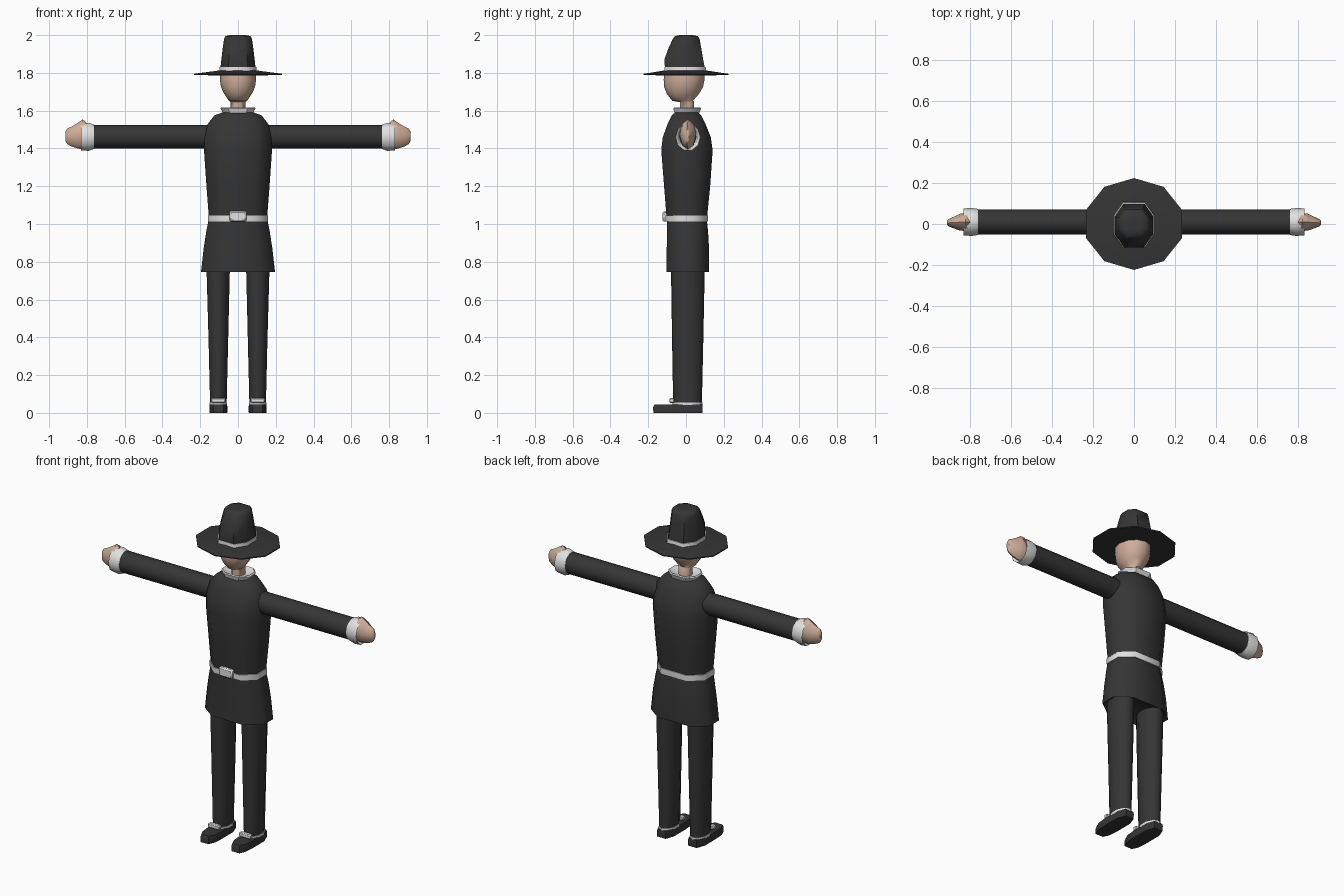
import bpy, bmesh, math


def material(name, rgb):
    m = bpy.data.materials.new(name)
    m.diffuse_color = (*rgb, 1)
    return m


BLACK = material("black cloth", (0.036, 0.036, 0.036))
WHITE = material("white linen", (0.75, 0.75, 0.75))
SKIN = material("skin", (0.62, 0.42, 0.32))


def round_outline(n, turn=0.0):
    return [(math.cos(2 * math.pi * i / n + turn), math.sin(2 * math.pi * i / n + turn))
            for i in range(n)]


# boxy octagon for clothing
BOXY = [(1, -.42), (1, .42), (.55, 1), (-.55, 1), (-1, .42), (-1, -.42), (-.55, -1), (.55, -1)]


def loft(name, rings, outline, mat, axis="z", mirror=False, smooth=60, caps=True):
    """rings: (position along axis, centre a, centre b, radius a, radius b).
    Axis z: a = x, b = y. Axis x: a = y, b = z."""
    bm = bmesh.new()
    loops = []
    for p, ca, cb, ra, rb in rings:
        loop = []
        for u, v in outline:
            a, b = ca + ra * u, cb + rb * v
            loop.append(bm.verts.new((a, b, p) if axis == "z" else (p, a, b)))
        loops.append(loop)
    n = len(outline)
    for lo, hi in zip(loops, loops[1:]):
        for i in range(n):
            j = (i + 1) % n
            bm.faces.new((lo[i], lo[j], hi[j], hi[i]))
    if caps:
        bm.faces.new(loops[0][::-1])
        bm.faces.new(loops[-1])
    bmesh.ops.recalc_face_normals(bm, faces=bm.faces)
    me = bpy.data.meshes.new(name)
    bm.to_mesh(me)
    bm.free()
    me.materials.append(mat)
    ob = bpy.data.objects.new(name, me)
    bpy.context.collection.objects.link(ob)
    if mirror:
        ob.modifiers.new("mirror", "MIRROR").use_clip = False
    bpy.ops.object.select_all(action="DESELECT")
    ob.select_set(True)
    bpy.context.view_layer.objects.active = ob
    bpy.ops.object.shade_smooth_by_angle(angle=math.radians(smooth))
    return ob


def box(name, centre, size, mat, bevel, mirror=False):
    x, y, z = centre
    sx, sy, sz = (s / 2 for s in size)
    square = [(1, -1), (1, 1), (-1, 1), (-1, -1)]
    ob = loft(name, [(z - sz, x, y, sx, sy), (z + sz, x, y, sx, sy)], square, mat,
              mirror=mirror, smooth=30)
    b = ob.modifiers.new("bevel", "BEVEL")
    b.width = bevel
    b.segments = 1


# Coat: skirt, waist, chest and shoulders
loft("coat_skirt", [
    (0.765, 0, .01, .170, .095), (0.745, 0, .01, .196, .112),
    (0.87, 0, .01, .182, .112), (0.96, 0, .008, .168, .109),
    (1.025, 0, .004, .155, .106)], BOXY, BLACK)
loft("coat_body", [
    (1.02, 0, .004, .153, .106), (1.20, 0, .006, .167, .122),
    (1.39, 0, .005, .180, .136), (1.46, 0, .004, .177, .127),
    (1.53, 0, .003, .160, .100), (1.575, 0, .003, .125, .078),
    (1.595, 0, .003, .07, .055)], BOXY, BLACK)

# Belt with buckle
loft("belt", [(1.012, 0, .004, .160, .112), (1.046, 0, .004, .160, .113)], BOXY, WHITE)
box("belt_buckle", (0, -.108, 1.04), (.092, .034, .056), WHITE, .008)

# Collar
loft("collar", [
    (1.578, 0, .004, .072, .062), (1.612, 0, .006, .094, .074),
    (1.617, 0, .006, .088, .068), (1.600, 0, .006, .045, .04)], BOXY, WHITE, smooth=40)

# Head and neck
loft("head", [
    (1.58, 0, .005, .040, .038), (1.645, 0, .005, .040, .038),
    (1.652, 0, -.018, .048, .055), (1.69, 0, -.016, .074, .086),
    (1.725, 0, -.013, .090, .103), (1.765, 0, -.010, .096, .108),
    (1.80, 0, -.008, .095, .107)], round_outline(12), SKIN, smooth=70)

# Hat
loft("hat_brim", [
    (1.786, 0, 0, .09, .10), (1.789, 0, 0, .246, .224),
    (1.795, 0, 0, .246, .224), (1.814, 0, -.004, .095, .104)],
    round_outline(10, math.pi / 2), BLACK, smooth=30)
loft("hat_crown", [
    (1.79, 0, -.004, .095, .106), (1.82, 0, -.005, .094, .106),
    (1.87, 0, -.012, .088, .103), (1.93, 0, -.006, .081, .087),
    (1.98, 0, .001, .074, .071), (1.995, 0, .002, .066, .060),
    (2.0, 0, .002, .04, .035)], BOXY, BLACK, smooth=50)
loft("hat_band", [
    (1.810, 0, -.004, .099, .111), (1.832, 0, -.005, .097, .109)], BOXY, WHITE)

# Sleeves, cuffs and hands
loft("sleeve", [
    (.10, .01, 1.462, .061, .063), (.775, .01, 1.462, .061, .063)],
    round_outline(12), BLACK, axis="x", mirror=True)
loft("cuff", [
    (.762, .01, 1.462, .064, .067), (.79, .01, 1.461, .068, .078),
    (.832, .01, 1.460, .066, .073), (.822, .01, 1.460, .052, .060),
    (.775, .01, 1.462, .045, .050)], round_outline(10), WHITE, axis="x", mirror=True, smooth=45)
loft("hand", [
    (.77, .01, 1.463, .038, .055), (.80, .01, 1.468, .043, .066),
    (.822, .01, 1.474, .044, .080), (.85, .009, 1.467, .041, .067),
    (.88, .007, 1.463, .028, .053), (.903, .006, 1.464, .018, .042),
    (.912, .006, 1.464, .010, .028)], round_outline(8), SKIN, axis="x", mirror=True, smooth=50)

# Trouser legs, ankle bands and shoes
loft("trouser_leg", [
    (.045, .104, .008, .046, .076), (.40, .104, .009, .055, .083),
    (.80, .105, .010, .066, .090)], round_outline(10, math.pi / 10), BLACK, mirror=True)
loft("ankle_band", [
    (.042, .104, .008, .049, .079), (.056, .104, .008, .049, .079)],
    round_outline(10, math.pi / 10), WHITE, mirror=True)
loft("shoe", [
    (0, .104, -.043, .047, .130), (.03, .104, -.043, .048, .131),
    (.045, .104, -.040, .046, .126)],
    [(.9, -.72), (1, -.3), (1, .6), (.6, 1), (-.6, 1), (-1, .6), (-1, -.3), (-.9, -.72),
     (-.55, -1), (.55, -1)], BLACK, mirror=True, smooth=40)
box("shoe_buckle", (.104, -.075, .066), (.076, .026, .026), WHITE, .005, mirror=True)
